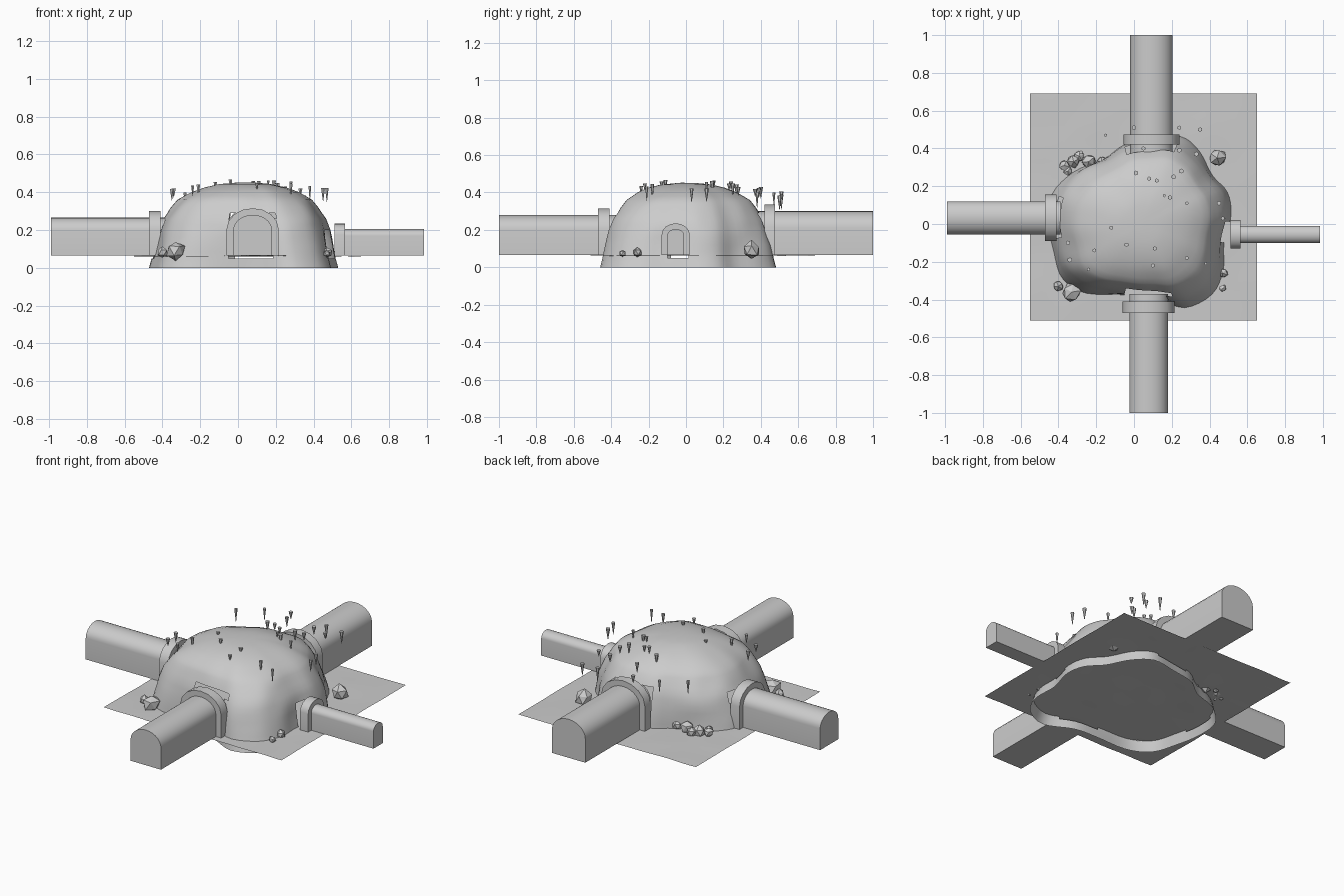
import bpy, bmesh, math, random
from mathutils import Vector, Matrix, noise

random.seed(4)
cube = bpy.data.objects.get("Cube")
if cube:
    bpy.data.objects.remove(cube, do_unlink=True)

stone = bpy.data.materials.new("grey_stone")
stone.use_nodes = True
GREY = (0.6, 0.6, 0.6, 1)
stone.diffuse_color = GREY
stone.node_tree.nodes["Principled BSDF"].inputs["Base Color"].default_value = GREY
FLOOR_Z = 0.065


def finish(name, bm, smooth=None):
    """Turn a bmesh into a named object, smooth up to an angle if one is given."""
    mesh = bpy.data.meshes.new(name)
    bm.to_mesh(mesh)
    bm.free()
    mesh.materials.append(stone)
    ob = bpy.data.objects.new(name, mesh)
    bpy.context.collection.objects.link(ob)
    if smooth:
        bpy.ops.object.select_all(action='DESELECT')
        ob.select_set(True)
        bpy.context.view_layer.objects.active = ob
        bpy.ops.object.shade_smooth_by_angle(angle=math.radians(smooth))
    return ob


def catmull(points, t):
    """Point at t on a closed smooth curve through the given points."""
    i, f = int(t), t - int(t)
    a, b, c, d = (Vector(points[(i + k) % len(points)]) for k in (-1, 0, 1, 2))
    return 0.5 * (2 * b + (c - a) * f + (2 * a - 5 * b + 4 * c - d) * f * f
                  + (3 * b - a - 3 * c + d) * f ** 3)


# Tunnels: direction, sideways span, start, end, top, collar start, end, margin, sleeve end
TUNNELS = {
    "front": ("y", -0.025, 0.18, -1.0, 0.28, -0.47, -0.41, 0.035, -0.37),
    "back": ("y", -0.02, 0.205, 1.0, 0.30, 0.475, 0.42, 0.035, 0.37),
    "right": ("x", -0.055, 0.12, -0.99, 0.265, -0.47, -0.41, 0.035, -0.39),
    "left": ("x", -0.1, -0.01, 0.985, 0.205, 0.565, 0.51, 0.03, 0.52),
}

# Cave shell: rings shrinking upwards from an irregular footprint
FOOTPRINT = [(0.52, 0.05), (0.5, 0.17), (0.42, 0.26), (0.35, 0.39), (0.25, 0.47),
             (0.1, 0.45), (-0.05, 0.42), (-0.16, 0.34), (-0.32, 0.28), (-0.44, 0.16),
             (-0.46, 0.0), (-0.43, -0.16), (-0.38, -0.3), (-0.25, -0.37),
             (-0.05, -0.37), (0.1, -0.38), (0.27, -0.45), (0.42, -0.38),
             (0.48, -0.25), (0.48, -0.1)]
PROFILE = [(0, 1.02), (0.05, 1.0), (0.12, 0.98), (0.2, 0.95), (0.26, 0.91), (0.32, 0.83),
           (0.36, 0.76), (0.4, 0.61), (0.425, 0.47), (0.443, 0.3), (0.45, 0.12)]
CENTRE = Vector((0.04, 0.0))
SEGMENTS = 80


def in_doorway(p):
    for axis, lo, hi, end, top, _, _, _, _ in TUNNELS.values():
        along, side = (p.x, p.y) if axis == "x" else (p.y, p.x)
        if along * end > 0 and abs(along) > 0.3 and lo - 0.01 < side < hi + 0.01 \
                and 0.045 < p.z < top:
            return True
    return False


bm = bmesh.new()
rings = []
levels = [(PROFILE[0][0], PROFILE[0][1])]
for (z0, s0), (z1, s1) in zip(PROFILE, PROFILE[1:]):
    levels += [((z0 + z1) / 2, (s0 + s1) / 2), (z1, s1)]
for z, s in levels:
    ring = []
    for k in range(SEGMENTS):
        edge = catmull(FOOTPRINT, k * len(FOOTPRINT) / SEGMENTS) - CENTRE
        # Ridges soften towards the crown
        soft = edge.normalized() * 0.44
        p = CENTRE + edge.lerp(soft, min(0.7, z * 1.5)) * s
        lump = noise.noise(Vector((p.x, p.y, z)) * 7) * 0.012 * min(1, z * 6)
        p += edge.normalized() * lump
        ring.append(bm.verts.new((p.x, p.y, z)))
    rings.append(ring)
for low, high in zip(rings, rings[1:]):
    for k in range(SEGMENTS):
        n = (k + 1) % SEGMENTS
        bm.faces.new((low[k], low[n], high[n], high[k]))
bm.faces.new(rings[-1])
doors = [f for f in bm.faces if in_doorway(f.calc_center_median())]
bmesh.ops.delete(bm, geom=doors, context='FACES')
finish("cave_shell", bm, 50)

# Ground sheet, gently uneven
bm = bmesh.new()
bmesh.ops.create_grid(bm, x_segments=20, y_segments=20, size=0.6,
                      matrix=Matrix.Translation((0.05, 0.09, FLOOR_Z - 0.003)))
for v in bm.verts:
    v.co.z += noise.noise(v.co * 6) * 0.004
finish("ground", bm, 40)


def arch(name, axis, lo, hi, start, stop, top, steps):
    """Closed arched bar running along one axis."""
    mid, half = (lo + hi) / 2, (hi - lo) / 2
    spring = top - half * 0.8
    outline = [(lo, FLOOR_Z)]
    for k in range(steps + 1):
        a = math.pi * (1 - k / steps)
        outline.append((mid + half * math.cos(a), spring + half * 0.8 * math.sin(a)))
    outline.append((hi, FLOOR_Z))
    bm = bmesh.new()
    ends = []
    for along in (start, stop):
        ends.append([bm.verts.new((along, s, z) if axis == "x" else (s, along, z))
                     for s, z in outline])
        bm.faces.new(ends[-1])
    count = len(outline)
    for k in range(count):
        n = (k + 1) % count
        bm.faces.new((ends[0][k], ends[0][n], ends[1][n], ends[1][k]))
    bmesh.ops.recalc_face_normals(bm, faces=bm.faces)
    finish(name, bm, 30)


for side, (axis, lo, hi, end, top, c0, c1, margin, sleeve) in TUNNELS.items():
    arch(side + "_tunnel", axis, lo, hi, end, sleeve, top, 14)
    arch(side + "_collar", axis, lo - margin, hi + margin, c0, c1, top + margin, 8)

# Loose rocks on the ground
ROCKS = [(-0.37, 0.31, 0.03), (-0.32, 0.33, 0.035), (-0.29, 0.36, 0.03), (-0.24, 0.33, 0.04),
         (-0.17, 0.33, 0.03), (-0.4, -0.33, 0.03), (-0.33, -0.36, 0.05), (0.44, 0.35, 0.05),
         (0.47, -0.26, 0.028), (0.47, -0.34, 0.02), (-0.35, 0.28, 0.025)]
for n, (x, y, r) in enumerate(ROCKS):
    bm = bmesh.new()
    bmesh.ops.create_icosphere(bm, subdivisions=1, radius=r)
    for v in bm.verts:
        v.co *= random.uniform(0.85, 1.15)
    bmesh.ops.rotate(bm, verts=bm.verts, matrix=Matrix.Rotation(random.random() * 6, 3, 'Z'))
    bmesh.ops.translate(bm, verts=bm.verts, vec=(x, y, FLOOR_Z + r * 0.5))
    finish(f"rock_{n}", bm)

# Stalactites: six-sided spikes pointing down around the crown
SPIKES = [(-0.15, 0.47), (0, 0.51), (0.24, 0.51), (0.35, 0.5), (0.05, 0.4), (0.24, 0.39),
          (0.33, 0.37), (0.01, 0.27), (0.08, 0.24), (0.12, 0.23), (0.21, 0.25), (0.25, 0.28),
          (0.16, 0.15), (0.19, 0.14), (0.28, 0.11), (0.45, 0.11), (0.47, 0.03),
          (-0.12, -0.02), (-0.04, -0.11), (0.11, -0.13), (-0.35, -0.1), (-0.21, -0.14),
          (-0.24, -0.24), (-0.34, -0.19), (0.1, -0.22), (0.28, -0.18), (0.38, -0.21),
          (-0.28, 0.38)]
for n, (x, y) in enumerate(SPIKES):
    length = random.uniform(0.035, 0.085)
    top = 0.47 - 0.25 * ((x - 0.05) ** 2 + y * y) + random.uniform(-0.01, 0.003)
    bm = bmesh.new()
    bmesh.ops.create_cone(bm, cap_ends=True, segments=6, radius1=0.001,
                          radius2=random.uniform(0.008, 0.013), depth=length,
                          matrix=Matrix.Translation((x, y, top - length / 2)))
    finish(f"stalactite_{n}", bm)
